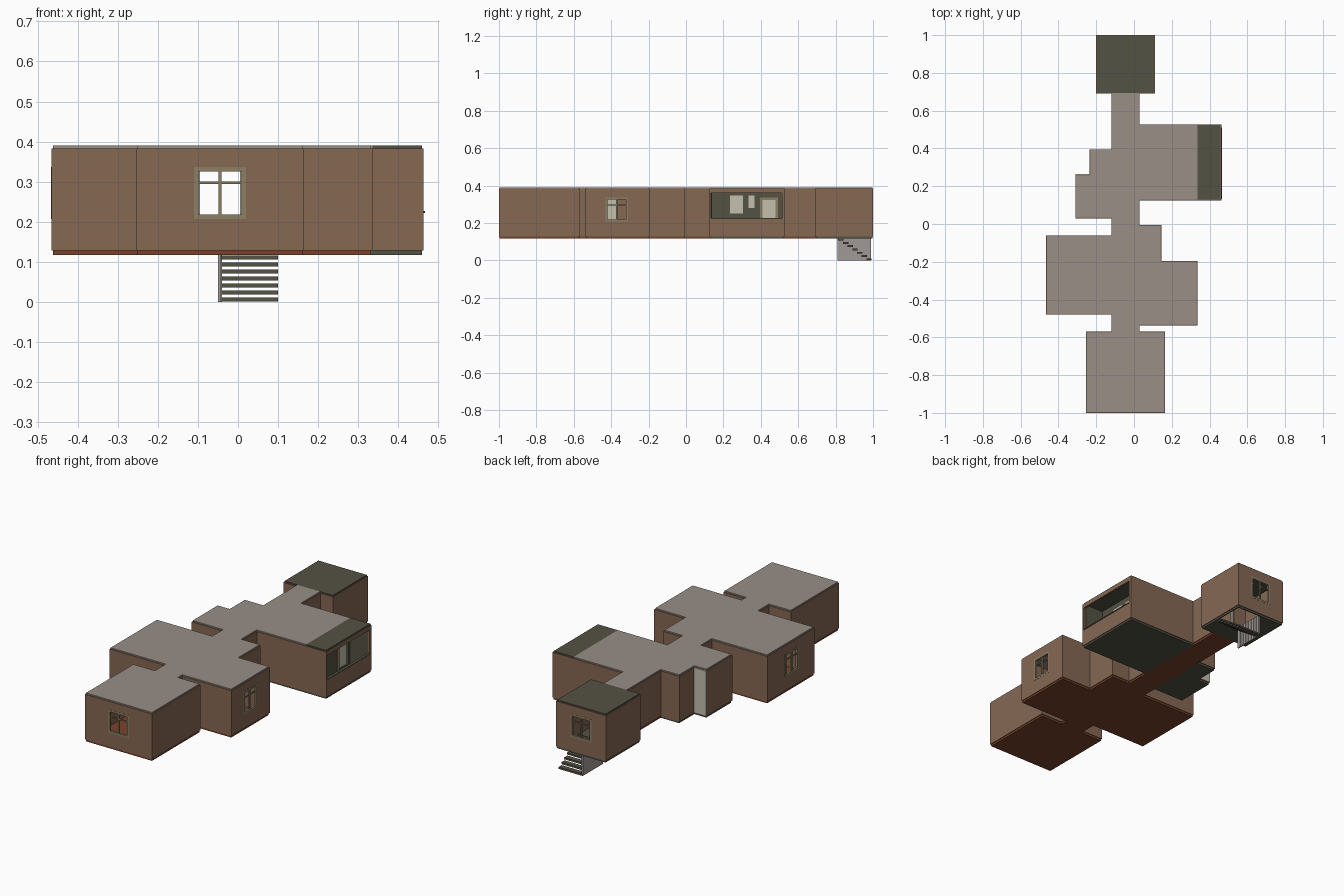
import bpy, bmesh
from mathutils import Vector

if "Cube" in bpy.data.objects:
    bpy.data.objects.remove(bpy.data.objects["Cube"])


def material(name, r, g, b):
    m = bpy.data.materials.new(name)
    lin = [((c / 255 + 0.055) / 1.055) ** 2.4 for c in (r, g, b)]
    m.diffuse_color = (*lin, 1)
    m.use_nodes = True
    m.node_tree.nodes["Principled BSDF"].inputs["Base Color"].default_value = m.diffuse_color
    return m


BROWN = material("wall_brown", 134, 104, 84)
GREY = material("roof_grey", 152, 142, 134)
OLIVE = material("dark_olive", 84, 82, 68)
RUST = material("floor_rust", 122, 66, 44)
TAN = material("frame_tan", 140, 128, 100)
CREAM = material("pale_cream", 196, 192, 174)
STONE = material("stair_grey", 160, 154, 150)

FLOOR0, FLOOR1, WALL_TOP, ROOF_TOP = 0.117, 0.128, 0.383, 0.39
T = 0.01  # wall thickness


def make(name, prisms, mat):
    """One object from vertical prisms given as (xy corners, z0, z1)."""
    bm = bmesh.new()
    for pts, z0, z1 in prisms:
        lo = [bm.verts.new((p[0], p[1], z0)) for p in pts]
        hi = [bm.verts.new((p[0], p[1], z1)) for p in pts]
        bm.faces.new(lo[::-1])
        bm.faces.new(hi)
        n = len(pts)
        for i in range(n):
            j = (i + 1) % n
            bm.faces.new((lo[i], lo[j], hi[j], hi[i]))
    bmesh.ops.recalc_face_normals(bm, faces=bm.faces)
    me = bpy.data.meshes.new(name)
    bm.to_mesh(me)
    bm.free()
    me.materials.append(mat)
    ob = bpy.data.objects.new(name, me)
    bpy.context.collection.objects.link(ob)
    return ob


def box(x0, x1, y0, y1, z0, z1):
    return ([(x0, y0), (x1, y0), (x1, y1), (x0, y1)], z0, z1)


# Outer walls: outline counter-clockwise, with openings cut per side
outline = [Vector(p) for p in [
    (-.255, -1), (.165, -1), (.165, -.57), (.03, -.57), (.03, -.537),
    (.335, -.537), (.335, -.195), (.145, -.195), (.145, -.005), (.03, -.005),
    (.03, .125), (.463, .125), (.463, .527), (.03, .527), (.03, .69),
    (.11, .69), (.11, 1), (-.2, 1), (-.2, .69), (-.12, .69), (-.12, .395),
    (-.235, .395), (-.235, .26), (-.31, .26), (-.31, .03), (-.12, .03),
    (-.12, -.06), (-.465, -.06), (-.465, -.48), (-.12, -.48), (-.12, -.57),
    (-.255, -.57)]]
# side index: (start, end along the side, sill, head)
openings = {0: (.145, .275, .207, .337), 5: (.107, .227, .207, .337),
            11: (.008, .387, .225, .36), 16: (.09, .22, .207, .337),
            27: (.16, .28, .207, .337)}
count = len(outline)
dirs = [(outline[(i + 1) % count] - outline[i]).normalized() for i in range(count)]
norms = [Vector((-d.y, d.x)) for d in dirs]
inner = [outline[i] + T * (norms[i - 1] + norms[i]) for i in range(count)]
walls = []
for i in range(count):
    j = (i + 1) % count
    p, q, pi, qi = outline[i], outline[j], inner[i], inner[j]
    if i not in openings:
        walls.append(([p, q, qi, pi], FLOOR1, WALL_TOP))
        continue
    a, b, z0, z1 = openings[i]
    pa, pb = p + dirs[i] * a, p + dirs[i] * b
    ia, ib = pa + norms[i] * T, pb + norms[i] * T
    walls += [([p, pa, ia, pi], FLOOR1, WALL_TOP),
              ([pb, q, qi, ib], FLOOR1, WALL_TOP),
              ([pa, pb, ib, ia], FLOOR1, z0),
              ([pa, pb, ib, ia], z1, WALL_TOP)]
make("outer_walls", walls, BROWN)

# Floor and roof slabs, room by room
rooms = [("corridor", -.116, .026, -.574, .694, GREY, RUST),
         ("front_room", -.251, .161, -.996, -.574, GREY, RUST),
         ("left_room", -.461, -.116, -.476, -.064, GREY, RUST),
         ("right_room", .026, .331, -.533, -.199, GREY, RUST),
         ("right_nook", .026, .141, -.199, -.009, GREY, RUST),
         ("bath", -.306, -.116, .034, .256, GREY, OLIVE),
         ("closet", -.231, -.116, .256, .391, GREY, OLIVE),
         ("living_room", .026, .335, .129, .523, GREY, OLIVE),
         ("balcony", .335, .459, .129, .523, OLIVE, OLIVE),
         ("stair_room", -.196, .106, .694, .996, OLIVE, None)]
for name, x0, x1, y0, y1, roof, floor in rooms:
    make(name + "_roof", [box(x0, x1, y0, y1, .38, ROOF_TOP)], roof)
    if floor:
        make(name + "_floor", [box(x0, x1, y0, y1, FLOOR0, FLOOR1)], floor)

# Stair room floor around the stairwell
make("stair_room_floor", [box(-.196, -.05, .694, .996, FLOOR0, FLOOR1),
                          box(-.05, .106, .694, .815, FLOOR0, FLOOR1),
                          box(.1, .106, .815, .996, FLOOR0, FLOOR1),
                          box(-.05, .1, .99, .996, FLOOR0, FLOOR1)], OLIVE)


# Windows: outer frame, two side-by-side sashes and a transom
def window(name, c, wall, facing, w, z0=.207, z1=.337):
    """facing is 'x' or 'y'; wall is the middle plane of the wall."""
    def bar(u0, u1, lo, hi, d):
        if facing == 'y':
            return box(u0, u1, wall - d, wall + d, lo, hi)
        return box(wall - d, wall + d, u0, u1, lo, hi)
    a, b, f = c - w / 2, c + w / 2, .011
    make(name, [bar(a, a + f, z0, z1, .006), bar(b - f, b, z0, z1, .006),
                bar(a + f, b - f, z0, z0 + f, .006),
                bar(a + f, b - f, z1 - f, z1, .006),
                bar(c - .004, c + .004, z0 + f, z1 - f, .004),
                bar(a + f, b - f, .294, .3, .003)], TAN)


window("front_window", -.045, -.995, 'y', .13)
window("back_window", -.045, .995, 'y', .13)
window("right_window", -.37, .33, 'x', .12)
window("left_window", -.28, -.46, 'x', .12)

# Tall pale panel beside the bath
make("glass_panel", [box(-.31, -.236, .26, .264, FLOOR1, WALL_TOP)], CREAM)

# Inner partitions with doorways at both corridor ends
for name, y in (("front_partition", -.57), ("back_partition", .69)):
    make(name, [box(-.11, -.095, y - .004, y + .004, FLOOR1, .38),
                box(.005, .02, y - .004, y + .004, FLOOR1, .38),
                box(-.095, .005, y - .004, y + .004, .33, .38)], CREAM)

# Partitions between corridor and side rooms, with doors
for name, x, y0, y1, d0, d1, out in (
        ("right_partition", .03, -.527, -.205, -.45, -.375, 1),
        ("left_partition", -.12, -.47, -.07, -.45, -.375, -1),
        ("living_partition", .03, .135, .517, .2, .28, 1)):
    make(name, [box(x - .004, x + .004, y0, y1, FLOOR1, .38)], BROWN)
    xs = sorted((x + out * .004, x + out * .01))
    make(name + "_door", [box(*xs, d0, d1, FLOOR1, .335)], CREAM)

# Balcony: dark lining, back wall, glazing and rail
make("balcony_lining", [box(.335, .452, .135, .139, FLOOR1, .38),
                        box(.335, .452, .513, .517, FLOOR1, .38),
                        box(.33, .338, .135, .517, FLOOR1, .38)], OLIVE)
make("balcony_glazing", [box(.338, .341, .235, .305, .25, .347),
                         box(.338, .341, .335, .365, .28, .347),
                         box(.338, .341, .41, .478, .15, .322)], CREAM)
make("balcony_door_frame", [box(.338, .345, .395, .41, .14, .335),
                            box(.338, .345, .478, .493, .14, .335),
                            box(.338, .345, .41, .478, .322, .335)], TAN)
make("balcony_rail", [box(.451, .466, .133, .512, .222, .227)], OLIVE)

# Stairs down from the stair room, with a slatted side panel
treads = []
for i in range(7):
    y = .993 - i * .025
    treads.append(box(-.043, .1, y - .029, y, .001 + i * .0175, .011 + i * .0175))
make("stair_treads", treads, OLIVE)
make("stair_side_panel", [box(-.05, -.044, .81, .99, 0, .125)], STONE)
make("stair_slats", [box(-.044, -.04, .83 + k * .022, .836 + k * .022, 0, .125)
                     for k in range(8)], STONE)
